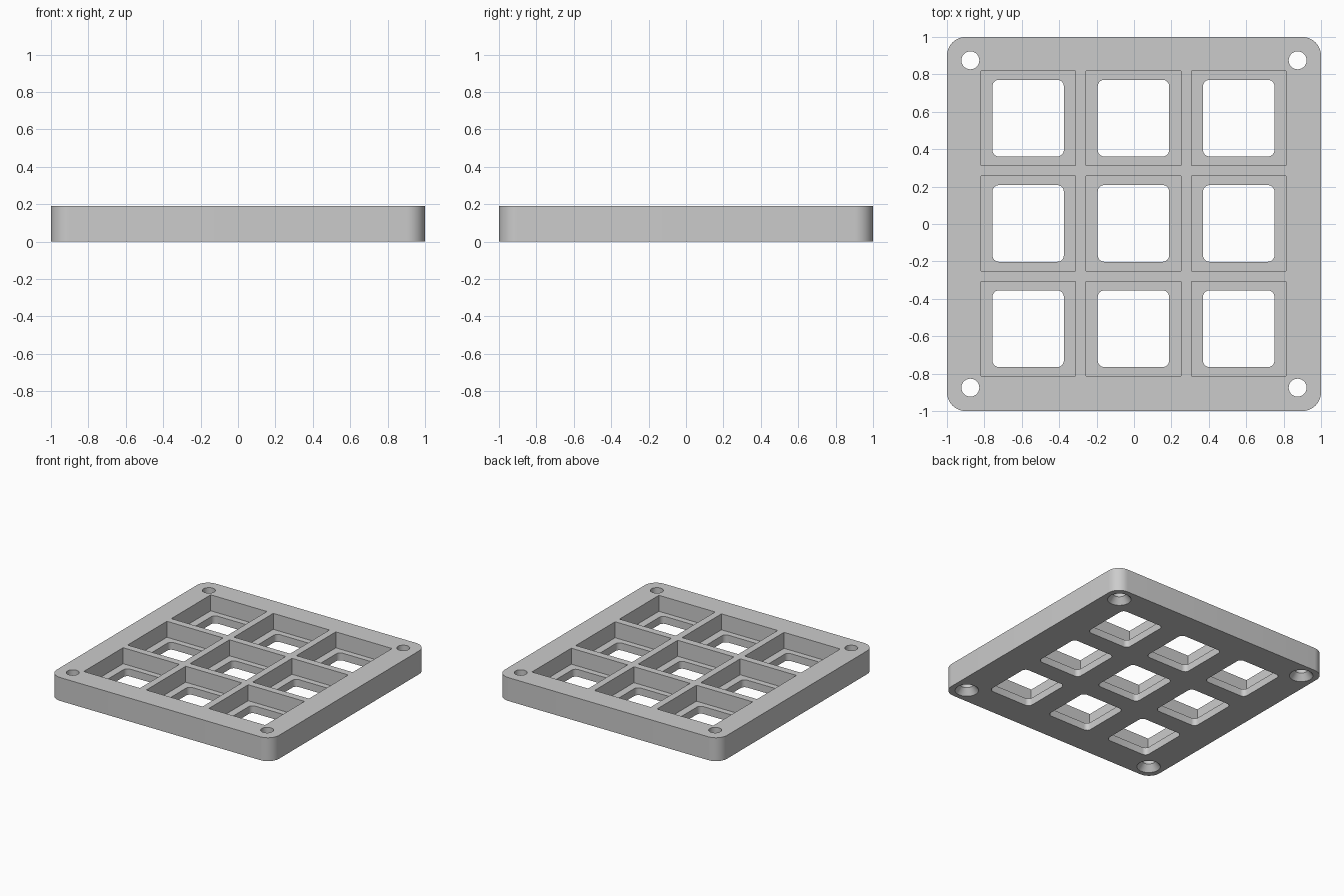
import bpy
import bmesh
from math import cos, sin, pi, radians

HEIGHT = 0.19
FLOOR = 0.06
PITCH = 0.563
CENTRE_X, CENTRE_Y = -0.003, 0.003

cube = bpy.data.objects.get("Cube")
if cube:
    bpy.data.objects.remove(cube, do_unlink=True)

grey = bpy.data.materials.new("light grey")
grey.use_nodes = True
colour = (0.6, 0.6, 0.6, 1)
grey.diffuse_color = colour
grey.node_tree.nodes["Principled BSDF"].inputs["Base Color"].default_value = colour


def rounded_rect(x, y, w, d, r, steps):
    """Outline of a rectangle with rounded corners, counterclockwise."""
    if r == 0:
        return [(x + sx * w / 2, y + sy * d / 2)
                for sx, sy in ((1, 1), (-1, 1), (-1, -1), (1, -1))]
    pts = []
    for q, (sx, sy) in enumerate(((1, 1), (-1, 1), (-1, -1), (1, -1))):
        for i in range(steps + 1):
            a = (q + i / steps) * pi / 2
            pts.append((x + sx * (w / 2 - r) + r * cos(a),
                        y + sy * (d / 2 - r) + r * sin(a)))
    return pts


def circle(x, y, r, n=32):
    return [(x + r * cos(2 * pi * i / n), y + r * sin(2 * pi * i / n)) for i in range(n)]


def loft(bm, sections):
    """Closed solid through a stack of (outline, z) sections."""
    rings = [[bm.verts.new((x, y, z)) for x, y in outline] for outline, z in sections]
    for low, high in zip(rings, rings[1:]):
        for i in range(len(low)):
            j = (i + 1) % len(low)
            bm.faces.new((low[i], low[j], high[j], high[i]))
    bm.faces.new(rings[0][::-1])
    bm.faces.new(rings[-1])


def make_object(name, solids):
    bm = bmesh.new()
    for sections in solids:
        loft(bm, sections)
    mesh = bpy.data.meshes.new(name)
    bm.to_mesh(mesh)
    bm.free()
    mesh.materials.append(grey)
    obj = bpy.data.objects.new(name, mesh)
    bpy.context.collection.objects.link(obj)
    return obj


# Solid plate with rounded corners
outline = rounded_rect(0, 0, 2, 2, 0.1, 10)
frame = make_object("grid_plate", [[(outline, 0), (outline, HEIGHT)]])

# Nine square pockets and the smaller windows through their floors
pockets, windows = [], []
for i in (-1, 0, 1):
    for j in (-1, 0, 1):
        x, y = CENTRE_X + i * PITCH, CENTRE_Y + j * PITCH
        pocket = rounded_rect(x, y, 0.506, 0.506, 0, 1)
        window = rounded_rect(x, y, 0.382, 0.41, 0.035, 6)
        pockets.append([(pocket, FLOOR), (pocket, HEIGHT + 0.1)])
        windows.append([(window, -0.1), (window, FLOOR + 0.03)])

# Corner screw holes, countersunk from below
screws = []
for x in (-0.875, 0.875):
    for y in (-0.875, 0.875):
        screws.append([(circle(x, y, 0.087), -0.1), (circle(x, y, 0.087), 0),
                       (circle(x, y, 0.048), 0.05), (circle(x, y, 0.048), HEIGHT + 0.1)])

# Cut everything out, then bake the result and drop the cutters
cutters = []
for name, solids in (("pocket_cutter", pockets), ("window_cutter", windows),
                     ("screw_cutter", screws)):
    cutter = make_object(name, solids)
    cutter.hide_render = True
    mod = frame.modifiers.new(name, "BOOLEAN")
    mod.operation = "DIFFERENCE"
    mod.solver = "EXACT"
    mod.object = cutter
    cutters.append(cutter)

bpy.context.view_layer.update()
baked = bpy.data.meshes.new_from_object(
    frame.evaluated_get(bpy.context.evaluated_depsgraph_get()))
frame.modifiers.clear()
frame.data = baked
for cutter in cutters:
    bpy.data.objects.remove(cutter, do_unlink=True)

# Smooth the rounded corners and holes, keep edges sharp
bpy.ops.object.select_all(action="DESELECT")
frame.select_set(True)
bpy.context.view_layer.objects.active = frame
bpy.ops.object.shade_smooth_by_angle(angle=radians(30))
